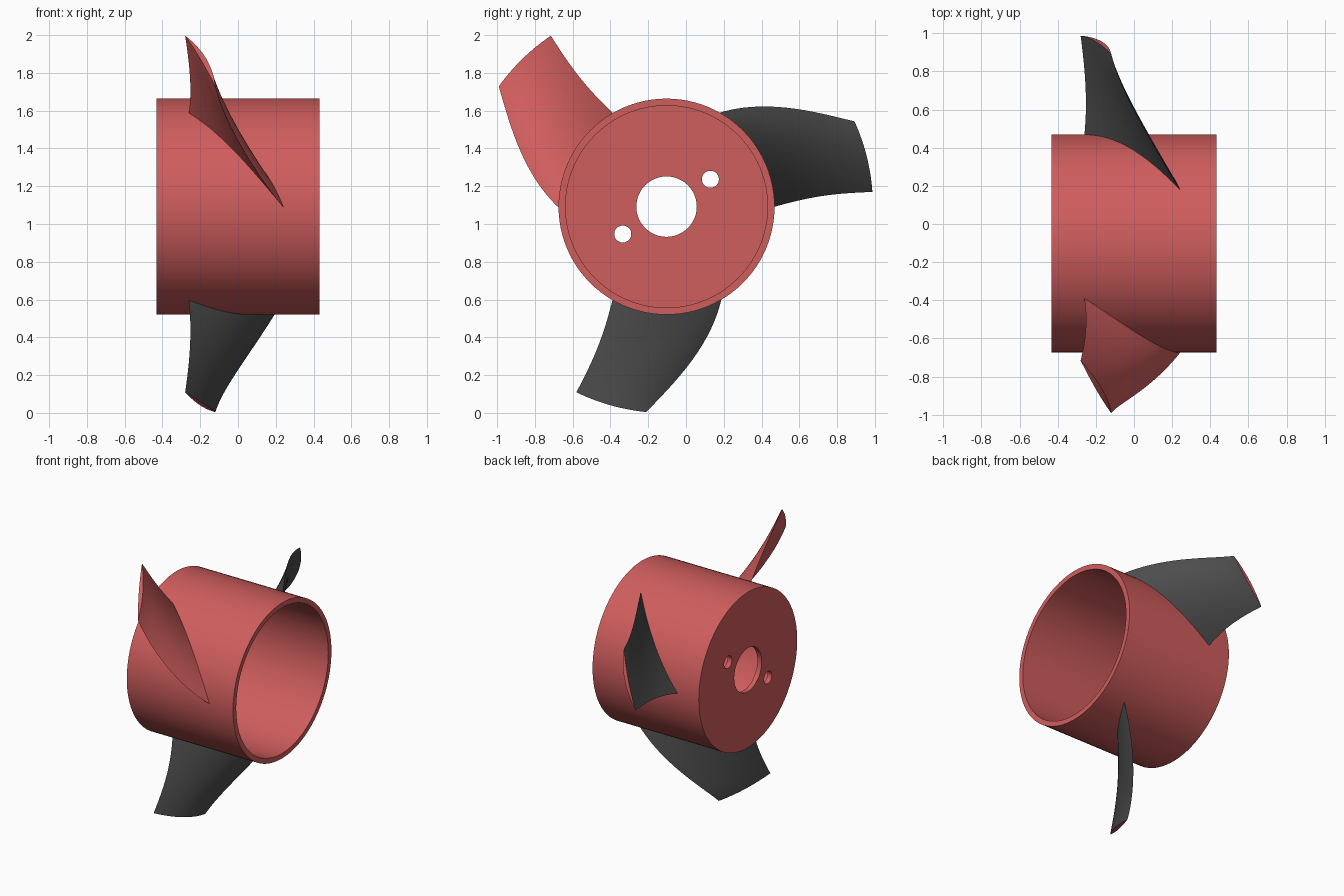
import bpy, bmesh, math
from mathutils import Matrix, Vector

if "Cube" in bpy.data.objects:
    bpy.data.objects.remove(bpy.data.objects["Cube"])

CY, CZ = -0.103, 1.092          # rotor axis (runs along x)
R, RI, HALF, FLOOR = 0.572, 0.535, 0.432, 0.035


def material(name, rgb):
    m = bpy.data.materials.new(name)
    m.diffuse_color = (*rgb, 1)
    m.use_nodes = True
    m.node_tree.nodes["Principled BSDF"].inputs["Base Color"].default_value = m.diffuse_color
    return m


red = material("red", (0.63, 0.11, 0.11))
dark = material("dark_grey", (0.075, 0.075, 0.075))


def finish(name, bm, mats):
    bmesh.ops.recalc_face_normals(bm, faces=bm.faces)
    me = bpy.data.meshes.new(name)
    bm.to_mesh(me)
    bm.free()
    ob = bpy.data.objects.new(name, me)
    bpy.context.collection.objects.link(ob)
    for m in mats:
        me.materials.append(m)
    return ob


def smooth(ob):
    bpy.ops.object.select_all(action='DESELECT')
    ob.select_set(True)
    bpy.context.view_layer.objects.active = ob
    bpy.ops.object.shade_smooth_by_angle(angle=math.radians(30))


# Hub: cup open towards +x, lathed around the axis
bm = bmesh.new()
profile = [(-HALF, 0), (-HALF, R), (HALF, R), (HALF, RI), (-HALF + FLOOR, RI), (-HALF + FLOOR, 0)]
vs = [bm.verts.new((x, CY, CZ + r)) for x, r in profile]
edges = [bm.edges.new(p) for p in zip(vs, vs[1:])]
bmesh.ops.spin(bm, geom=vs + edges, cent=(0, CY, CZ), axis=(1, 0, 0),
               angle=math.tau, steps=96, use_duplicate=False)
bmesh.ops.remove_doubles(bm, verts=bm.verts, dist=1e-4)
hub = finish("hub", bm, [red])

# Shaft hole and two bolt holes through the closed end
bm = bmesh.new()
for dy, dz, r in [(0, 0, 0.16), (0.232, 0.145, 0.045), (-0.232, -0.145, 0.045)]:
    mat = Matrix.Translation((-HALF, CY + dy, CZ + dz)) @ Matrix.Rotation(math.pi / 2, 4, 'Y')
    bmesh.ops.create_cone(bm, cap_ends=True, segments=48, radius1=r, radius2=r, depth=0.3, matrix=mat)
cutter = finish("hole_cutter", bm, [red])
cutter.hide_render = True
mod = hub.modifiers.new("holes", 'BOOLEAN')
mod.operation, mod.object, mod.solver = 'DIFFERENCE', cutter, 'EXACT'
bpy.context.view_layer.objects.active = hub
bpy.ops.object.modifier_apply(modifier="holes")
bpy.data.objects.remove(cutter)
smooth(hub)

# Blade stations: radius, then angle and x of both edges
STATIONS = [(0.574, 0.0, -0.26, 60.3, 0.24),
            (0.725, 3.0, -0.252, 47.0, 0.115),
            (0.913, 4.2, -0.26, 33.6, -0.03),
            (1.093, 4.1, -0.28, 24.4, -0.12)]


def station(r):
    # cubic through the four stations
    out = [0.0] * 4
    for i, a in enumerate(STATIONS):
        w = math.prod((r - b[0]) / (a[0] - b[0]) for j, b in enumerate(STATIONS) if j != i)
        out = [o + w * v for o, v in zip(out, a[1:])]
    return out


def blade(name, turn, skin):
    bm = bmesh.new()
    NR, NS = 16, 20
    rings = []
    for i in range(NR + 1):
        r = 0.556 + (1.093 - 0.556) * i / NR
        a0, x0, a1, x1 = station(r)
        bulge = 0.07 + (0.032 - 0.07) * i / NR

        def point(s, k):
            a = math.radians(a0 + (a1 - a0) * s + turn)
            x = x0 + (x1 - x0) * s + k * 4 * s * (1 - s)
            return bm.verts.new((x, CY + r * math.cos(a), CZ + r * math.sin(a)))

        flat = [point(j / NS, 0) for j in range(NS + 1)]
        curved = [point(j / NS, bulge) for j in range(NS - 1, 0, -1)]
        rings.append(flat + curved)
    n = len(rings[0])
    for lo, hi in zip(rings, rings[1:]):
        for j in range(n):
            k = (j + 1) % n
            bm.faces.new((lo[j], lo[k], hi[k], hi[j]))
    # end caps as strips between the two sides, always red
    for ring in (rings[0], rings[-1]):
        for j in range(NS):
            quad = [ring[j], ring[j + 1], ring[(n - j - 1) % n], ring[(n - j) % n]]
            f = bm.faces.new(list(dict.fromkeys(quad)))
            f.material_index = 1
    smooth(finish(name, bm, [skin, red]))


blade("blade_upper", 120, red)
blade("blade_side", 0, dark)
blade("blade_lower", 240, dark)
